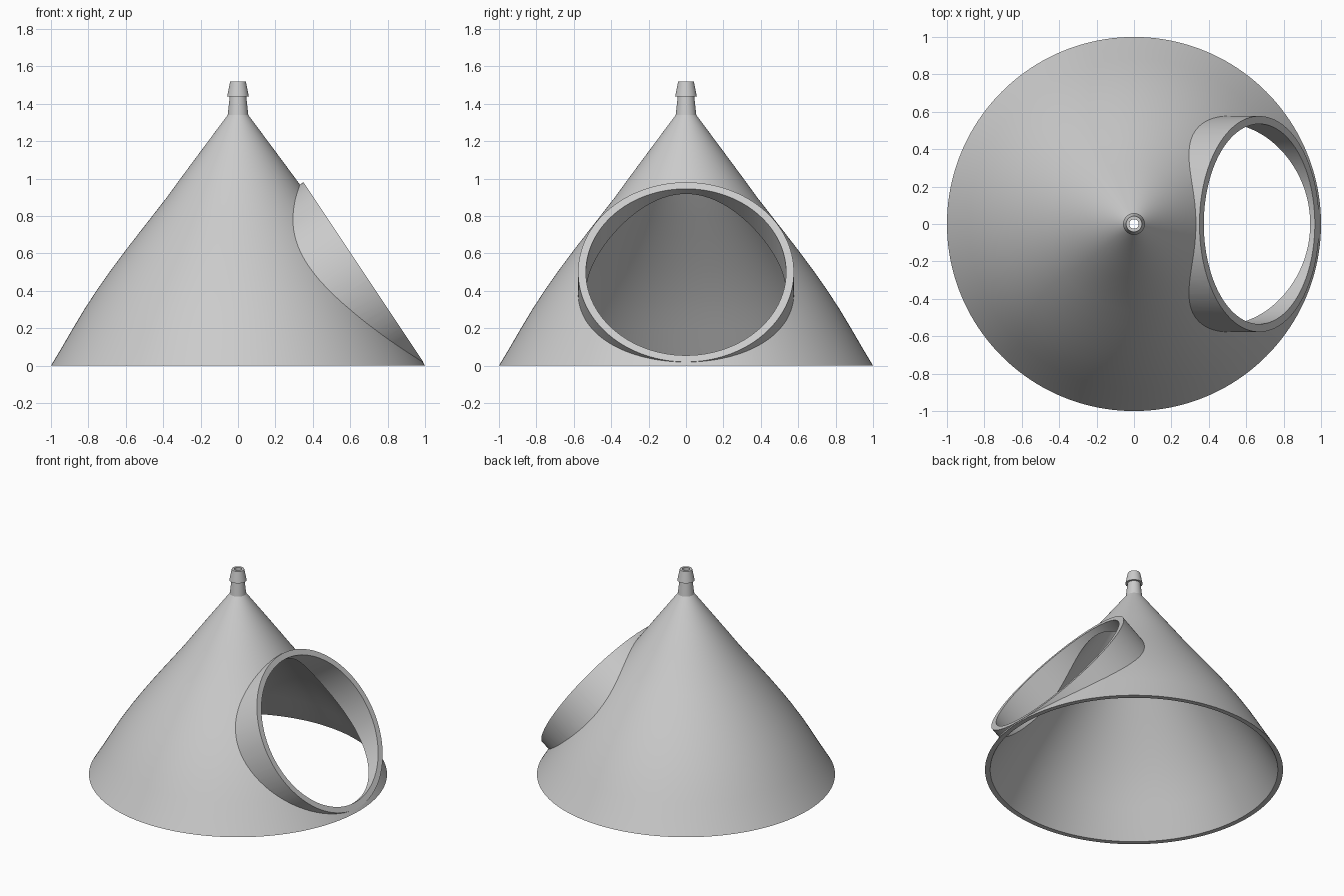
import bpy, bmesh, math
from mathutils import Vector

if "Cube" in bpy.data.objects:
    bpy.data.objects.remove(bpy.data.objects["Cube"], do_unlink=True)

SEG = 160
WALL = 0.035

grey = bpy.data.materials.new("plain grey")
grey.use_nodes = True
grey.diffuse_color = (0.6, 0.6, 0.6, 1)
grey.node_tree.nodes["Principled BSDF"].inputs["Base Color"].default_value = (0.6, 0.6, 0.6, 1)


def lathe(name, profile, closed=False):
    """Spin (radius, height) points about z; caps the ends unless the profile is a loop."""
    bm = bmesh.new()
    rings = [[bm.verts.new((r * math.cos(2 * math.pi * i / SEG),
                            r * math.sin(2 * math.pi * i / SEG), z)) for i in range(SEG)]
             for r, z in profile]
    pairs = list(zip(rings, rings[1:])) + ([(rings[-1], rings[0])] if closed else [])
    for a, b in pairs:
        for i in range(SEG):
            j = (i + 1) % SEG
            bm.faces.new((a[i], a[j], b[j], b[i]))
    if not closed:
        bm.faces.new(rings[0])
        bm.faces.new(rings[-1])
    bmesh.ops.recalc_face_normals(bm, faces=bm.faces)
    mesh = bpy.data.meshes.new(name)
    bm.to_mesh(mesh)
    bm.free()
    mesh.materials.append(grey)
    obj = bpy.data.objects.new(name, mesh)
    bpy.context.collection.objects.link(obj)
    return obj


def combine(target, tool, operation):
    """Apply a boolean and remove the tool object."""
    bpy.context.view_layer.objects.active = target
    mod = target.modifiers.new("cut", "BOOLEAN")
    mod.operation, mod.solver, mod.object = operation, "EXACT", tool
    bpy.ops.object.modifier_apply(modifier=mod.name)
    bpy.data.objects.remove(tool, do_unlink=True)


# Port axis: leans out of the +x side of the cone
axis = Vector((0.96, 0, 0.64)).normalized()
centre = Vector((0.67, 0, 0.5))


def port_cylinder(name, radius, start, end):
    obj = lathe(name, [(radius, start), (radius, end)])
    obj.rotation_euler = axis.to_track_quat("Z", "Y").to_euler()
    obj.location = centre
    bpy.context.view_layer.update()
    return obj


# Gently bulging cone
cone = [(1, 0), (0.94, 0.1), (0.882, 0.2), (0.822, 0.3), (0.757, 0.4), (0.687, 0.5),
        (0.613, 0.6), (0.536, 0.7), (0.458, 0.8), (0.38, 0.9), (0.3, 1.01),
        (0.2, 1.145), (0.055, 1.34)]
shell = lathe("funnel_shell", cone)

# Round side port, levelled to its rim and trimmed at the base
combine(shell, port_cylinder("port_collar", 0.577, -0.5, 0), "UNION")
combine(shell, port_cylinder("port_face_cutter", 0.6, 0, 0.4), "DIFFERENCE")
combine(shell, lathe("base_cutter", [(2, -1), (2, 0)]), "DIFFERENCE")

# Hollow interior and port opening
inside = [(r - WALL, z) for r, z in cone[:-1]]
inside = [(1.02 - WALL, -0.033)] + inside[1:] + [(0.025, 1.33), (0.025, 1.4)]
combine(shell, lathe("inside_cutter", inside), "DIFFERENCE")
combine(shell, port_cylinder("port_hole_cutter", 0.535, -0.45, 0.4), "DIFFERENCE")

# Barbed hose nozzle with a through hole
nozzle = lathe("hose_nozzle", [(0.055, 1.34), (0.044, 1.44), (0.058, 1.44), (0.042, 1.52),
                               (0.025, 1.52), (0.025, 1.34)], closed=True)

for obj in (shell, nozzle):
    bpy.ops.object.select_all(action="DESELECT")
    obj.select_set(True)
    bpy.context.view_layer.objects.active = obj
    bpy.ops.object.shade_smooth_by_angle(angle=math.radians(25))
